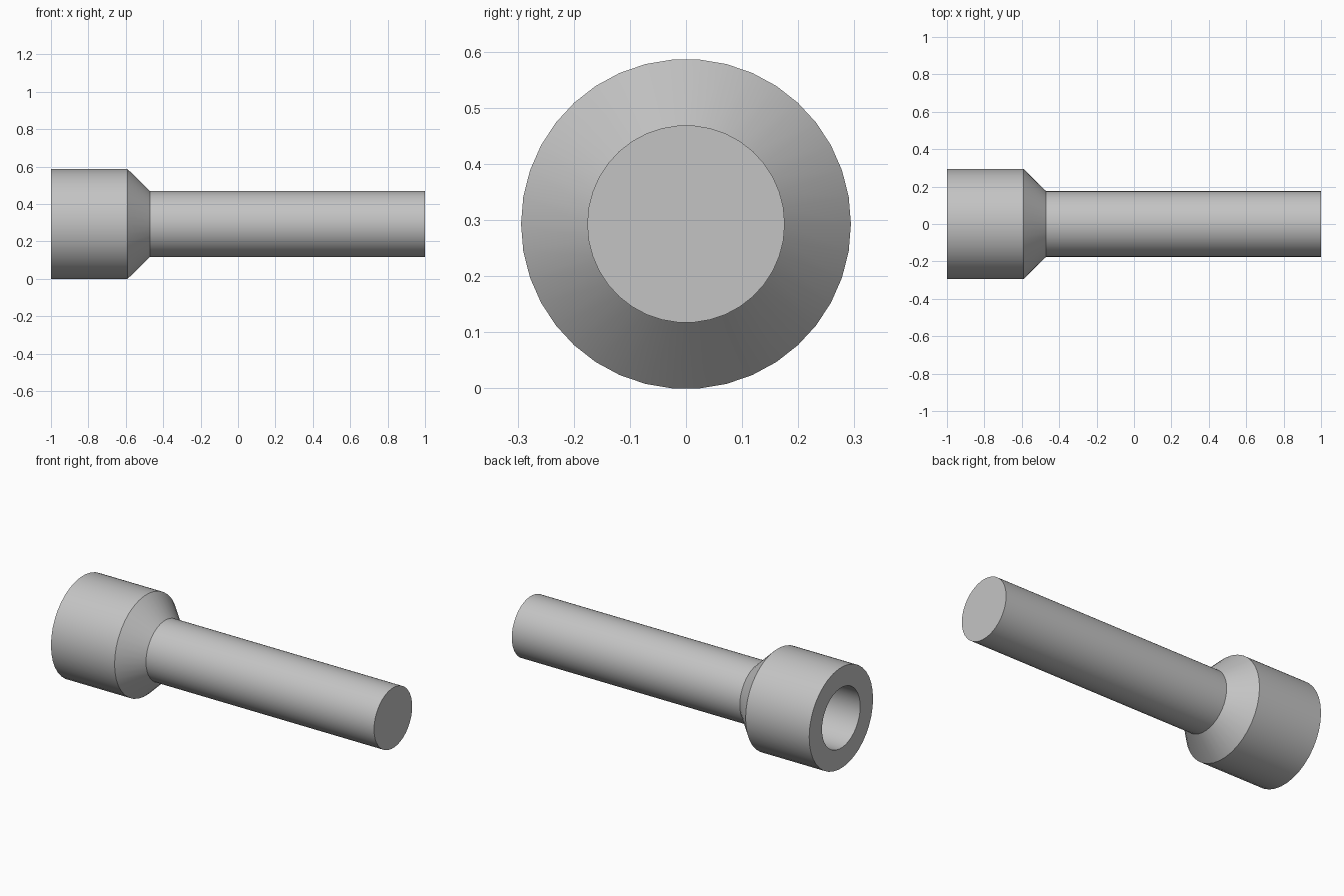
import bpy
import bmesh
import math

cube = bpy.data.objects.get("Cube")
if cube:
    bpy.data.objects.remove(cube, do_unlink=True)

SIDES = 38
HEAD_R, SHAFT_R, AXIS_Z = 0.294, 0.176, 0.293

grey = bpy.data.materials.new("plain grey")
grey.use_nodes = True
colour = (0.55, 0.55, 0.55, 1)
grey.diffuse_color = colour
grey.node_tree.nodes["Principled BSDF"].inputs["Base Color"].default_value = colour


def lathe_x(name, profile):
    """Revolve (x, radius) points about the long axis and cap radius-zero ends."""
    bm = bmesh.new()
    rings = []
    for x, r in profile:
        ring = []
        for i in range(SIDES):
            a = 2 * math.pi * i / SIDES
            ring.append(bm.verts.new((x, r * math.cos(a), r * math.sin(a))))
        rings.append(ring)
    for a, b in zip(rings, rings[1:]):
        for i in range(SIDES):
            j = (i + 1) % SIDES
            bm.faces.new((a[i], a[j], b[j], b[i]))
    bm.faces.new(rings[0])
    bm.faces.new(rings[-1])
    bmesh.ops.recalc_face_normals(bm, faces=bm.faces)
    mesh = bpy.data.meshes.new(name)
    bm.to_mesh(mesh)
    bm.free()
    obj = bpy.data.objects.new(name, mesh)
    obj.location.z = AXIS_Z
    bpy.context.collection.objects.link(obj)
    mesh.materials.append(grey)
    bpy.ops.object.select_all(action="DESELECT")
    obj.select_set(True)
    bpy.context.view_layer.objects.active = obj
    bpy.ops.object.shade_smooth_by_angle(angle=math.radians(30))
    return obj


# Socket floor, bore wall, head rim, head, tapered shoulder, solid shaft
lathe_x("socketed_shaft", [
    (-0.59, SHAFT_R),
    (-1.0, SHAFT_R),
    (-1.0, HEAD_R),
    (-0.59, HEAD_R),
    (-0.47, SHAFT_R),
    (1.0, SHAFT_R),
])
